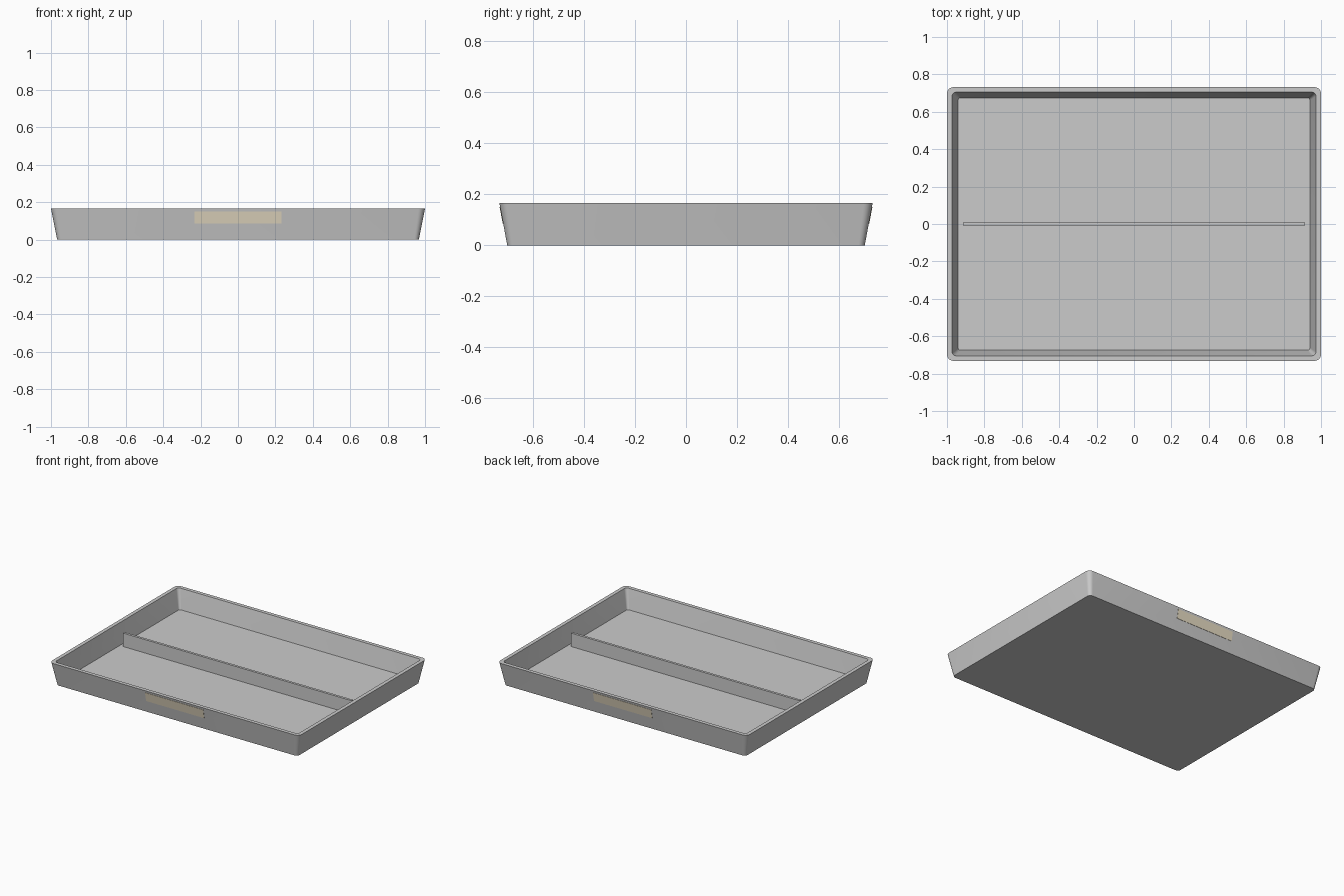
import bpy, bmesh, math

if "Cube" in bpy.data.objects:
    bpy.data.objects.remove(bpy.data.objects["Cube"])

H = 0.166        # tray height
FLOOR = 0.027    # floor thickness


def finish(bm, name, smooth=False):
    bmesh.ops.recalc_face_normals(bm, faces=bm.faces)
    me = bpy.data.meshes.new(name)
    bm.to_mesh(me)
    bm.free()
    ob = bpy.data.objects.new(name, me)
    bpy.context.collection.objects.link(ob)
    if smooth:
        bpy.ops.object.select_all(action='DESELECT')
        bpy.context.view_layer.objects.active = ob
        ob.select_set(True)
        bpy.ops.object.shade_smooth_by_angle(angle=math.radians(30))
    return ob


def rounded_ring(bm, hx, hy, z, r, n=6):
    """Rounded rectangle loop of vertices."""
    ring = []
    for k, (sx, sy) in enumerate(((1, 1), (-1, 1), (-1, -1), (1, -1))):
        for i in range(n + 1):
            a = math.pi / 2 * (k + i / n)
            ring.append(bm.verts.new((sx * (hx - r) + r * math.cos(a),
                                      sy * (hy - r) + r * math.sin(a), z)))
    return ring


def box(name, x, y, z0, z1):
    bm = bmesh.new()
    bmesh.ops.create_cube(bm, size=1)
    for v in bm.verts:
        v.co = (v.co.x * 2 * x, v.co.y * 2 * y, z0 + (v.co.z + 0.5) * (z1 - z0))
    return finish(bm, name)


# Tray shell: flared walls, flat rim, recessed floor
bm = bmesh.new()
rings = [rounded_ring(bm, *p) for p in (
    (0.967, 0.701, 0, 0.025),
    (1.0, 0.732, H, 0.035),
    (0.973, 0.705, H, 0.022),
    (0.941, 0.675, FLOOR, 0.014))]
for a, b in zip(rings, rings[1:]):
    for i in range(len(a)):
        j = (i + 1) % len(a)
        bm.faces.new((a[i], a[j], b[j], b[i]))
bm.faces.new(rings[0])
bm.faces.new(rings[-1])
finish(bm, "tray_shell", smooth=True)

# Long central divider standing on the floor
box("divider", 0.915, 0.009, FLOOR - 0.005, 0.124)

# Label plates lying on the sloped front and back walls
mat = bpy.data.materials.new("label_tan")
mat.diffuse_color = (0.80, 0.72, 0.55, 1)
mat.use_nodes = True
mat.node_tree.nodes["Principled BSDF"].inputs["Base Color"].default_value = mat.diffuse_color
for name, side in (("front_label", -1), ("back_label", 1)):
    plate = box(name, 0.233, 0.002, 0.086, 0.151)
    for v in plate.data.vertices:
        v.co.y += side * (0.701 + 0.031 * v.co.z / H)
    plate.data.materials.append(mat)
